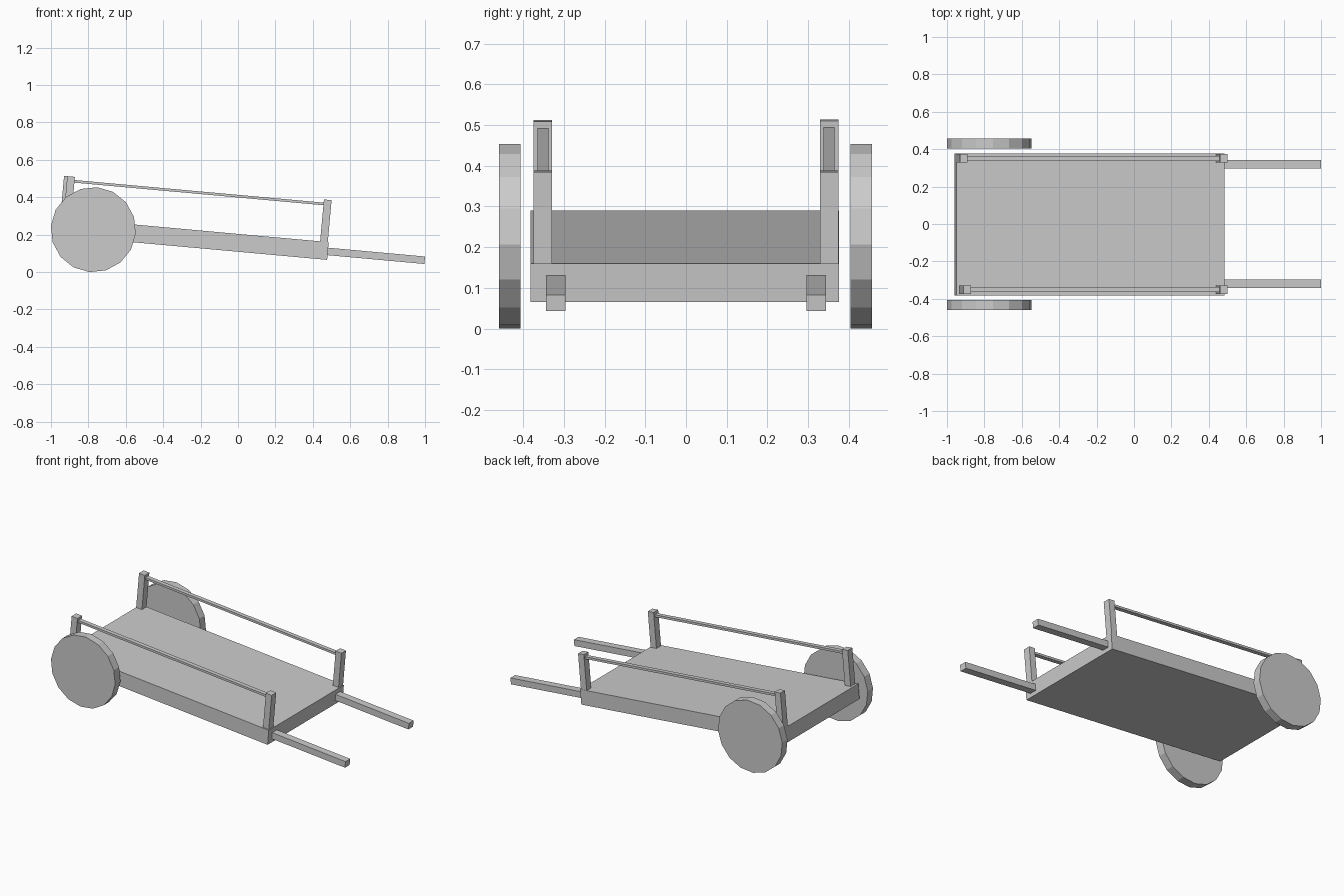
import bpy
from math import radians, pi
from mathutils import Matrix, Vector

if "Cube" in bpy.data.objects:
    bpy.data.objects.remove(bpy.data.objects["Cube"])

# The whole cart leans down towards its handles; parts are laid out in the
# leaning frame whose origin is the top edge of the bed at the handle end.
TILT = radians(5.18)
FRAME = Matrix.Translation((0.485, 0, 0.160)) @ Matrix.Rotation(TILT, 4, 'Y')


def box(name, x, y, z):
    """Box from (min, max) ranges in the leaning frame."""
    bpy.ops.mesh.primitive_cube_add(size=1)
    ob = bpy.context.object
    ob.name = name
    centre = Vector([(a + b) / 2 for a, b in (x, y, z)])
    size = [b - a for a, b in (x, y, z)]
    ob.data.transform(Matrix.Diagonal((*size, 1)))
    ob.matrix_world = FRAME @ Matrix.Translation(centre)
    return ob


def around(c, width):
    return (c - width / 2, c + width / 2)


def wheel(name, y):
    bpy.ops.mesh.primitive_cylinder_add(vertices=16, radius=0.2277, depth=0.053)
    ob = bpy.context.object
    ob.name = name
    ob.data.transform(Matrix.Rotation(pi / 2, 4, 'X'))
    ob.matrix_world = (Matrix.Translation((-0.7735, y, 0.2268))
                       @ Matrix.Rotation(TILT, 4, 'Y'))


# Flat bed
box("bed", (-1.441, 0), (-0.382, 0.376), (-0.095, 0))

# Side fittings; the rear posts are slightly staggered
for side, s, rear in (("left", -1, -1.424), ("right", 1, -1.441)):
    post_y = around(s * 0.352, 0.046)
    box(side + "_front_post", (-0.046, -0.005), post_y, (-0.01, 0.225))
    box(side + "_rear_post", (rear, rear + 0.041), post_y, (-0.01, 0.225))
    box(side + "_rail", (rear + 0.03, -0.035), around(s * 0.351, 0.027), (0.194, 0.208))
    box(side + "_handle", (-0.02, 0.520), around(s * 0.320, 0.047), (-0.070, -0.030))
    wheel(side + "_wheel", s * 0.4315 - 0.001)
